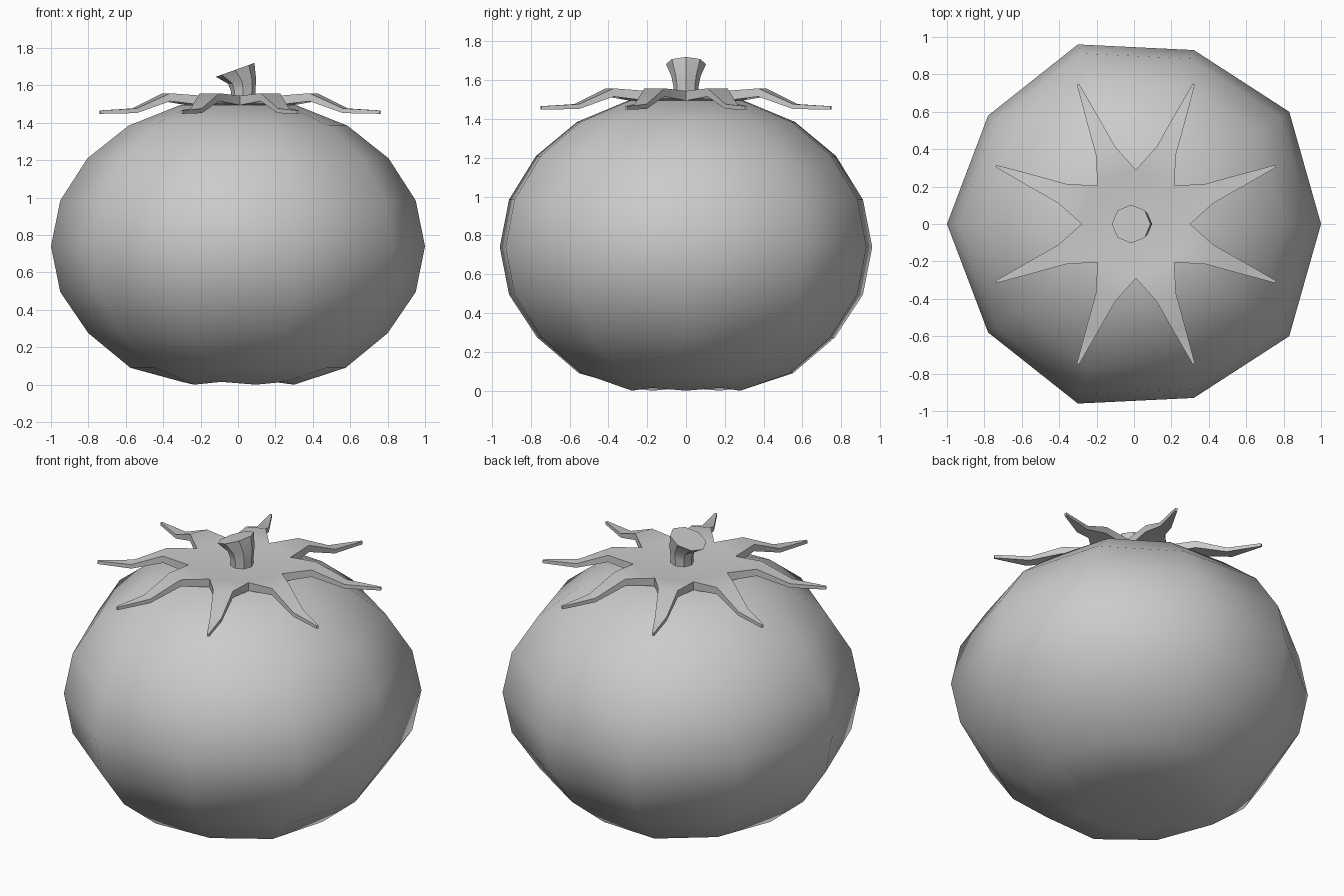
import bpy, math
from mathutils import Matrix, Vector

if "Cube" in bpy.data.objects:
    bpy.data.objects.remove(bpy.data.objects["Cube"])


def make(name, verts, faces, angle):
    mesh = bpy.data.meshes.new(name)
    mesh.from_pydata(verts, [], faces)
    mesh.update()
    obj = bpy.data.objects.new(name, mesh)
    bpy.context.collection.objects.link(obj)
    bpy.ops.object.select_all(action='DESELECT')
    obj.select_set(True)
    bpy.context.view_layer.objects.active = obj
    bpy.ops.object.shade_smooth_by_angle(angle=math.radians(angle))
    return obj


def bridge(rings, sides):
    """Quads between consecutive rings of equal size, bottom to top."""
    return [(k * sides + i, k * sides + (i + 1) % sides,
             (k + 1) * sides + (i + 1) % sides, (k + 1) * sides + i)
            for k in range(rings - 1) for i in range(sides)]


# Fruit: slightly uneven ten-sided cross-section scaled along a squat profile
half = [(1, 0), (0.83, 0.6), (0.32, 0.93), (-0.3, 0.96), (-0.78, 0.58), (-1, 0)]
section = half + [(x, -y) for x, y in half[-2:0:-1]]
profile = [(0.30, 0.01), (0.575, 0.09), (0.80, 0.275), (0.95, 0.495), (1, 0.74),
           (0.95, 0.985), (0.805, 1.21), (0.585, 1.385), (0.31, 1.495)]
n, rings = len(section), len(profile)
verts = [(x * r, y * r, z) for r, z in profile for x, y in section]
# flattest ring of the base is gently lobed
for i in range(n):
    x, y, z = verts[i]
    verts[i] = (x, y, 0.0 if i % 2 == 0 else 0.015)
verts += [(0, 0, 0.04), (0, 0, 1.46)]
bottom, top = len(verts) - 2, len(verts) - 1
faces = bridge(rings, n)
last = (rings - 1) * n
for i in range(n):
    j = (i + 1) % n
    faces += [(bottom, j, i), (top, last + i, last + j)]
make("fruit", verts, faces, 80)

# Calyx: one pointed leaf repeated eight times around a shared centre
# stations: distance out, half width, top height, thickness
leaf = [(0.268, 0.111, 1.545, 0.05), (0.425, 0.056, 1.558, 0.042),
        (0.61, 0.033, 1.477, 0.025), (0.81, 0.006, 1.466, 0.018)]
outline, thick = [], []
for k in range(8):
    turn = Matrix.Rotation(math.radians(22.5 + 45 * k), 3, 'Z')
    # the first station's left corner is the next leaf's right corner
    side = [(r, -w, z, t) for r, w, z, t in leaf] + leaf[:0:-1]
    for r, w, z, t in side:
        outline.append(turn @ Vector((r, w, z)) + Vector((0.01, 0, 0)))
        thick.append(t)
m = len(outline)
verts = outline + [p - Vector((0, 0, t)) for p, t in zip(outline, thick)]
verts += [Vector((0.01, 0, 1.525)), Vector((0.01, 0, 1.475))]
faces = []
for k in range(8):
    a = [7 * k + i for i in range(7)] + [(7 * k + 7) % m]
    upper = [(a[i], a[i + 1], a[6 - i], a[7 - i]) for i in range(3)]
    upper.append((2 * m, a[0], a[7]))
    faces += upper
    faces += [tuple((v + 1 if v == 2 * m else v + m) for v in reversed(f)) for f in upper]
    faces += [(a[i + 1], a[i], a[i] + m, a[i + 1] + m) for i in range(7)]
make("calyx", verts, faces, 35)

# Stem: eight-sided, flaring and leaning to a slanted cut top
# rings: centre x, centre z, radius, slope
stem = [(0.025, 1.49, 0.065, 0.0), (0.028, 1.57, 0.065, 0.05),
        (0.022, 1.62, 0.075, 0.15), (-0.015, 1.683, 0.103, 0.36)]
verts = []
for cx, cz, r, slope in stem:
    for i in range(8):
        a = math.tau * i / 8
        x = r * math.cos(a)
        verts.append((cx + x, r * math.sin(a), cz + x * slope))
faces = bridge(len(stem), 8)
faces += [tuple(range(7, -1, -1)), tuple(range(24, 32))]
make("stem", verts, faces, 35)
